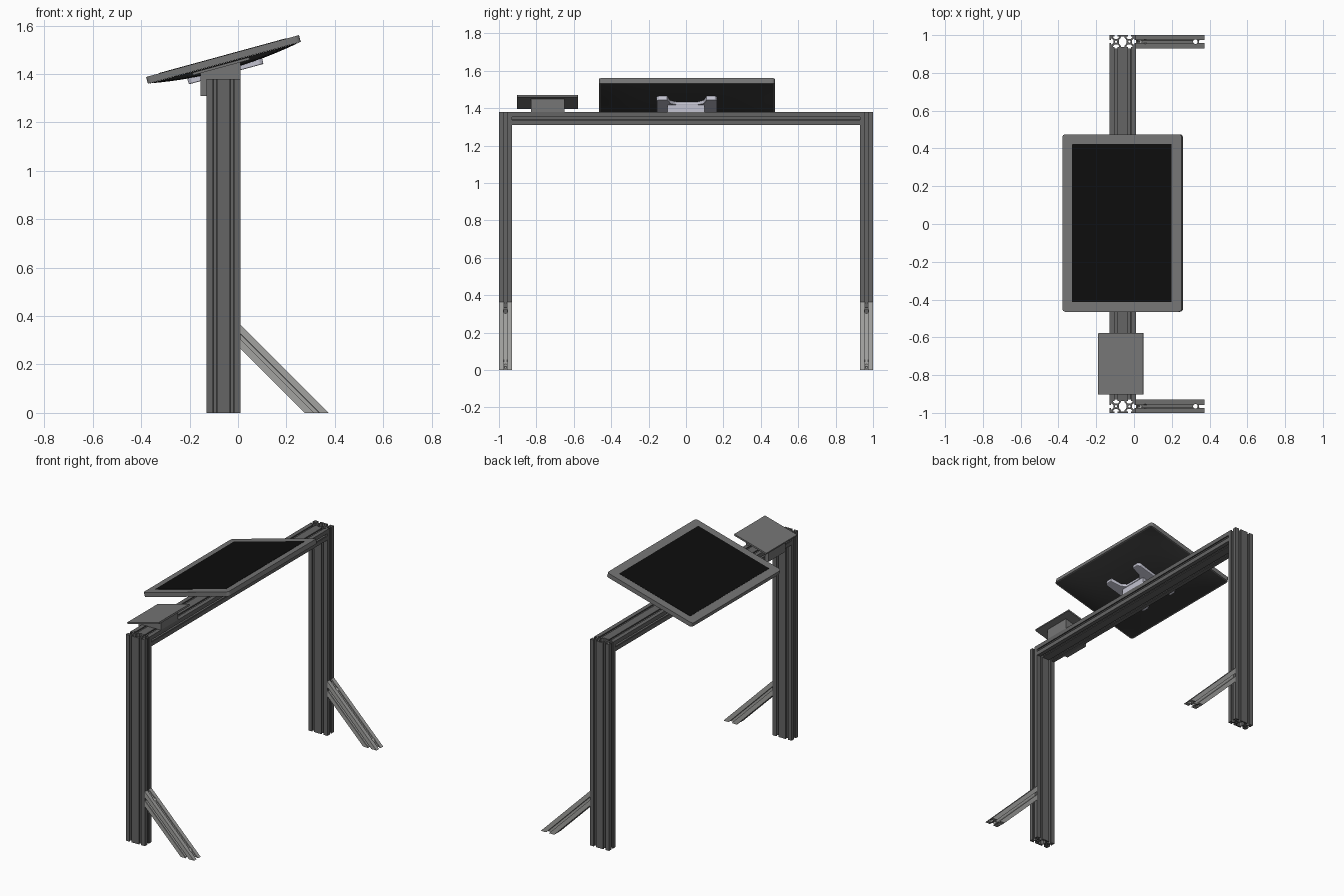
import bpy, bmesh, math
from mathutils import Matrix, Vector

if "Cube" in bpy.data.objects:
    bpy.data.objects.remove(bpy.data.objects["Cube"])

TILT = math.radians(15.3)


def material(name, r, g, b):
    m = bpy.data.materials.new(name)
    m.diffuse_color = (r, g, b, 1)
    m.use_nodes = True
    m.node_tree.nodes["Principled BSDF"].inputs["Base Color"].default_value = m.diffuse_color
    return m


FRAME = material("frame_grey", .13, .13, .13)
BRACE = material("brace_grey", .36, .36, .35)
CASE = material("case_grey", .18, .18, .18)
BACK = material("back_dark", .045, .045, .045)
SCREEN = material("screen_black", .004, .004, .004)
SILVER = material("mount_silver", .55, .55, .64)


def add_mesh(name, bm, mat, matrix=Matrix()):
    bmesh.ops.recalc_face_normals(bm, faces=bm.faces)
    me = bpy.data.meshes.new(name)
    bm.to_mesh(me)
    bm.free()
    ob = bpy.data.objects.new(name, me)
    bpy.context.collection.objects.link(ob)
    ob.matrix_world = matrix
    me.materials.append(mat)
    return ob


def prism(name, pts, axis_fn, lo, hi, mat, matrix=Matrix(), bevel=0):
    """Extrude a 2D outline from lo to hi; axis_fn places (a, b, depth)."""
    bm = bmesh.new()
    f = bm.faces.new([bm.verts.new(axis_fn(a, b, lo)) for a, b in pts])
    r = bmesh.ops.extrude_face_region(bm, geom=[f])
    d = Vector(axis_fn(0, 0, hi)) - Vector(axis_fn(0, 0, lo))
    bmesh.ops.translate(bm, vec=d, verts=[v for v in r["geom"] if isinstance(v, bmesh.types.BMVert)])
    ob = add_mesh(name, bm, mat, matrix)
    if bevel:
        mod = ob.modifiers.new("round", 'BEVEL')
        mod.width, mod.segments = bevel, 2
    return ob


# T-slot as (offset along side, depth)
HALF_SLOT = [(-.008, 0), (-.008, .007), (-.016, .007), (-.016, .012), (-.007, .021)]
SLOT = HALF_SLOT + [(-s, d) for s, d in reversed(HALF_SLOT)]


def extrusion(name, cells, length, matrix, mat):
    """Slotted aluminium profile, section in XY, running along Z."""
    w, h = cells * .035, .035
    centres = [(i - (cells - 1) / 2) * .07 for i in range(cells)]
    loop = [(-w, -h)]
    loop += [(c + s, -h + d) for c in centres for s, d in SLOT] + [(w, -h)]
    loop += [(w - d, s) for s, d in SLOT] + [(w, h)]
    loop += [(c - s, h - d) for c in reversed(centres) for s, d in SLOT] + [(-w, h)]
    loop += [(-w + d, -s) for s, d in SLOT]
    loops = [loop]
    # bores and the cavity between cells
    for c in centres:
        loops.append([(c + .006 * math.cos(k * math.pi / 8), .006 * math.sin(k * math.pi / 8)) for k in range(16)])
    if cells == 2:
        q = [(.009, .027), (.009, .023), (.02, .009)]
        right = q + [(x, -y) for x, y in reversed(q)]
        loops.append(right + [(-x, y) for x, y in reversed(right)])
    cu = bpy.data.curves.new(name, 'CURVE')
    cu.dimensions, cu.fill_mode, cu.extrude = '2D', 'BOTH', length / 2
    for lp in loops:
        sp = cu.splines.new('POLY')
        sp.points.add(len(lp) - 1)
        for p, (x, y) in zip(sp.points, lp):
            p.co = (x, y, 0, 1)
        sp.use_cyclic_u = True
    tmp = bpy.data.objects.new(name + "_curve", cu)
    bpy.context.collection.objects.link(tmp)
    me = tmp.evaluated_get(bpy.context.evaluated_depsgraph_get()).to_mesh()
    bm = bmesh.new()
    bm.from_mesh(me)
    bpy.data.objects.remove(tmp)
    bmesh.ops.remove_doubles(bm, verts=bm.verts, dist=1e-5)
    for f in bm.faces:
        f.smooth = False
    return add_mesh(name, bm, mat, matrix)


# uprights and crossbar
for side, y in (("near", -.965), ("far", .965)):
    extrusion(side + "_post", 2, 1.38, Matrix.Translation((-.06, y, .69)), FRAME)
extrusion("crossbar", 2, 1.86,
          Matrix.Translation((-.06, 0, 1.345)) @ Matrix.Rotation(math.pi / 2, 4, 'X'), FRAME)

# mitred 45 degree braces with bolt holes
for side, y in (("near", -.965), ("far", .965)):
    brace = extrusion(side + "_brace", 1, .5, Matrix(), BRACE)
    for v in brace.data.vertices:
        c = .325 + v.co.x * math.sqrt(2)
        v.co = (c, y + v.co.y, 0) if v.co.z > 0 else (.01, y + v.co.y, c - .01)
    bm = bmesh.new()
    bm.from_mesh(brace.data)
    bmesh.ops.recalc_face_normals(bm, faces=bm.faces)
    bm.to_mesh(brace.data)
    bm.free()
    bm = bmesh.new()
    for m in (Matrix.Translation((.325, y, .05)),
              Matrix.Translation((.05, y, .315)) @ Matrix.Rotation(math.pi / 2, 4, 'Y')):
        bmesh.ops.create_cone(bm, cap_ends=True, segments=20, radius1=.012, radius2=.012, depth=.14, matrix=m)
    cutter = add_mesh(side + "_bolt_cutter", bm, BRACE)
    cutter.hide_render = True
    cutter.hide_set(True)
    mod = brace.modifiers.new("bolt_holes", 'BOOLEAN')
    mod.object, mod.operation, mod.solver = cutter, 'DIFFERENCE', 'EXACT'


def rounded_rect(w, d, r, n=5):
    pts = []
    for k, (sx, sy) in enumerate(((1, 1), (-1, 1), (-1, -1), (1, -1))):
        for i in range(n):
            a = (k + i / (n - 1)) * math.pi / 2
            pts.append((sx * (w / 2 - r) + r * math.cos(a), sy * (d / 2 - r) + r * math.sin(a)))
    return pts


flat = lambda a, b, d: (a, b, d)
side_on = lambda a, b, d: (a, d, b)

# display: case, screen, domed back
DISPLAY = Matrix.Translation((-.06, .005, 1.46)) @ Matrix.Rotation(-TILT, 4, 'Y')
prism("display_case", rounded_rect(.655, .94, .018), flat, -.014, .015, CASE, DISPLAY)
prism("screen", rounded_rect(.545, .835, .001, 2), flat, .01, .0165, SCREEN, DISPLAY)
bm = bmesh.new()
bmesh.ops.create_grid(bm, x_segments=24, y_segments=24, size=1)
for v in bm.verts:
    u, w = v.co.x, v.co.y
    v.co = (u * .32, w * .462, -.0145 - .03 * (1 - u * u) * (1 - w ** 4))
for f in bm.faces:
    f.smooth = True
add_mesh("display_back", bm, BACK, DISPLAY)

# H-shaped display mount and its wedge on the crossbar
arm = [(.06, .06), (.085, .09), (.155, .105), (.155, .15), (.14, .162)]
right = [(x, -y) for x, y in reversed(arm)] + arm
left = [(-x - .01, y) for x, y in reversed(right)]
prism("display_mount", right + left, flat, -.061, -.036, SILVER, DISPLAY, .004)
prism("mount_wedge", [(-.13, 1.378), (.01, 1.378), (.01, 1.425), (-.13, 1.385)],
      side_on, -.1, .1, SILVER)

# small side tray and hooked bracket
prism("tray_bracket", [(-.155, 1.31), (-.13, 1.31), (-.13, 1.38), (.01, 1.38), (.01, 1.453), (-.155, 1.409)],
      side_on, -.83, -.65, CASE)
TRAY = Matrix.Translation((-.07, -.74, 1.4325)) @ Matrix.Rotation(-TILT, 4, 'Y')
prism("tray", rounded_rect(.246, .325, .002, 2), flat, -.0055, .0055, CASE, TRAY)
